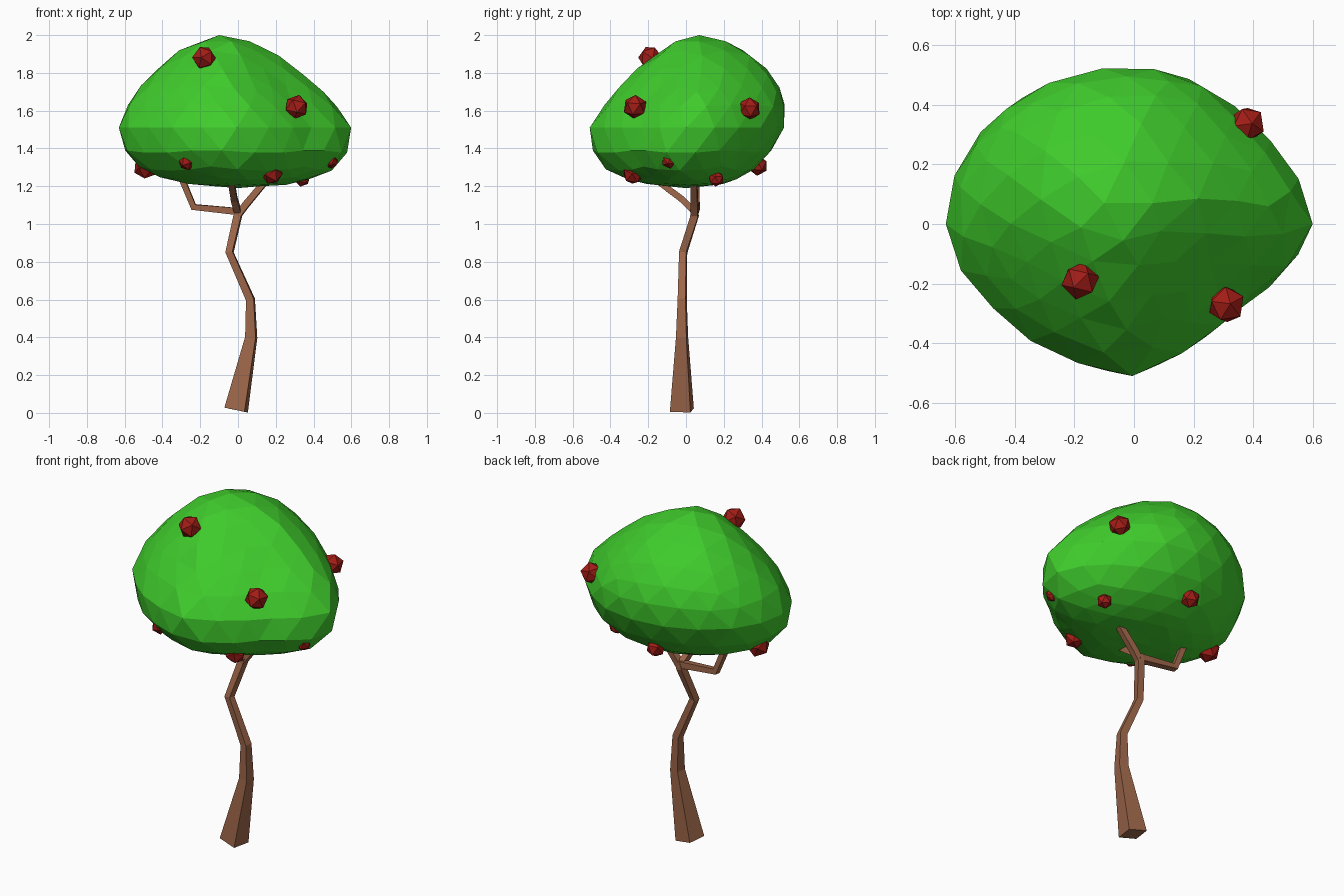
import bpy, bmesh, math, random
from mathutils import Vector, Euler

if "Cube" in bpy.data.objects:
    bpy.data.objects.remove(bpy.data.objects["Cube"])

random.seed(4)


def material(name, rgb):
    m = bpy.data.materials.new(name)
    m.diffuse_color = (*rgb, 1)
    m.use_nodes = True
    m.node_tree.nodes["Principled BSDF"].inputs["Base Color"].default_value = m.diffuse_color
    return m


BARK = material("bark", (0.33, 0.13, 0.065))
LEAF = material("leaf", (0.05, 0.60, 0.025))
RED = material("red", (0.36, 0.012, 0.008))


def finish(bm, name, mat):
    bmesh.ops.recalc_face_normals(bm, faces=bm.faces[:])
    me = bpy.data.meshes.new(name)
    bm.to_mesh(me)
    bm.free()
    me.materials.append(mat)
    ob = bpy.data.objects.new(name, me)
    bpy.context.collection.objects.link(ob)
    return ob


def limb(name, path, ref=(0.17, 0.98, 0)):
    """Square tube along (x, y, z, half width) points."""
    bm = bmesh.new()
    pts = [Vector(p[:3]) for p in path]
    rings = []
    for i, p in enumerate(pts):
        t = Vector()
        if i > 0:
            t += (p - pts[i - 1]).normalized()
        if i < len(pts) - 1:
            t += (pts[i + 1] - p).normalized()
        t.normalize()
        u = Vector(ref).cross(t).normalized()
        v = t.cross(u)
        w = path[i][3]
        rings.append([bm.verts.new(p + u * a * w + v * b * w)
                      for a, b in ((-1, -1), (1, -1), (1, 1), (-1, 1))])
    for r, s in zip(rings, rings[1:]):
        for k in range(4):
            n = (k + 1) % 4
            bm.faces.new((r[k], r[n], s[n], s[k]))
    bm.faces.new(rings[0])
    bm.faces.new(rings[-1])
    return finish(bm, name, BARK)


# Trunk and branches
limb("trunk", [(-0.01, -0.022, 0.015, 0.055), (0.07, -0.021, 0.40, 0.028),
               (0.066, -0.02, 0.60, 0.021), (-0.045, -0.015, 0.85, 0.019),
               (-0.002, 0.045, 1.04, 0.02), (0.01, 0.045, 1.08, 0.018)])
limb("left_branch", [(0.01, 0.045, 1.065, 0.019), (-0.235, 0.055, 1.09, 0.017),
                     (-0.33, 0.05, 1.32, 0.016)])
limb("right_branch", [(-0.005, 0.045, 1.04, 0.018), (0.04, 0.045, 1.10, 0.018),
                      (0.19, 0.04, 1.28, 0.016)])
limb("front_branch", [(0.0, 0.05, 1.06, 0.018), (-0.02, -0.02, 1.13, 0.017),
                      (-0.04, -0.18, 1.25, 0.016)], ref=(1, 0, 0))

# Canopy side profile: t, z, x min, x max, y min, y max
LEVELS = [(0, 1.19, 0, 0, 0, 0), (.17, 1.21, -.25, .30, -.22, .20),
          (.28, 1.25, -.42, .45, -.37, .30), (.36, 1.31, -.53, .555, -.455, .39),
          (.42, 1.39, -.595, .61, -.51, .455), (.48, 1.48, -.63, .625, -.53, .51),
          (.54, 1.57, -.615, .59, -.49, .53), (.62, 1.67, -.56, .50, -.415, .52),
          (.71, 1.77, -.48, .38, -.32, .47), (.80, 1.87, -.38, .26, -.21, .385),
          (.875, 1.94, -.28, .14, -.12, .28), (.94, 1.98, -.18, .03, -.06, .19),
          (1, 2.0, -.1, -.1, .07, .07)]
# Canopy outline from above
OUTLINE = [(-.63, .07), (-.6, .17), (-.51, .32), (-.28, .48), (-.07, .53), (.12, .52),
           (.26, .47), (.4, .35), (.53, .2), (.62, .03), (.56, -.1), (.37, -.26),
           (.2, -.42), (.07, -.5), (-.03, -.53), (-.2, -.47), (-.5, -.25), (-.61, -.11)]
polar = sorted((math.atan2(y / .53, x / .625), math.hypot(x / .625, y / .53))
               for x, y in OUTLINE)
polar = ([(polar[-1][0] - math.tau, polar[-1][1])] + polar
         + [(polar[0][0] + math.tau, polar[0][1])])


def lerp_table(table, t):
    for a, b in zip(table, table[1:]):
        if t <= b[0]:
            f = (t - a[0]) / (b[0] - a[0])
            return [p + (q - p) * f for p, q in zip(a[1:], b[1:])]
    return list(table[-1][1:])


bm = bmesh.new()
bmesh.ops.create_icosphere(bm, subdivisions=3, radius=1)
for v in bm.verts:
    t = 1 - math.acos(max(-1, min(1, v.co.z))) / math.pi
    ang = math.atan2(v.co.y, v.co.x)
    z, x0, x1, y0, y1 = lerp_table(LEVELS, t)
    r = lerp_table(polar, ang)[0]
    v.co = ((x0 + x1) / 2 + (x1 - x0) / 2 * r * math.cos(ang),
            (y0 + y1) / 2 + (y1 - y0) / 2 * r * math.sin(ang), z)
finish(bm, "canopy", LEAF)

# Fruit
FRUIT = [(-.18, -.19, 1.88, .065), (.31, -.27, 1.62, .065), (.38, .335, 1.61, .062),
         (-.49, .03, 1.30, .065), (-.27, -.34, 1.33, .047), (.18, -.28, 1.265, .057),
         (.49, -.09, 1.335, .042), (.34, .16, 1.24, .043), (-.07, .38, 1.31, .055)]
for i, (x, y, z, r) in enumerate(FRUIT):
    bm = bmesh.new()
    bmesh.ops.create_icosphere(bm, subdivisions=1, radius=r)
    ob = finish(bm, f"fruit_{i + 1}", RED)
    ob.location = (x, y, z)
    # one corner points away from the canopy
    out = Vector((x, y, (z - 1.5) * 1.2))
    ob.rotation_euler = (out.to_track_quat('Z', 'Y')
                         @ Euler((0, 0, random.uniform(0, 1.2))).to_quaternion()).to_euler()
